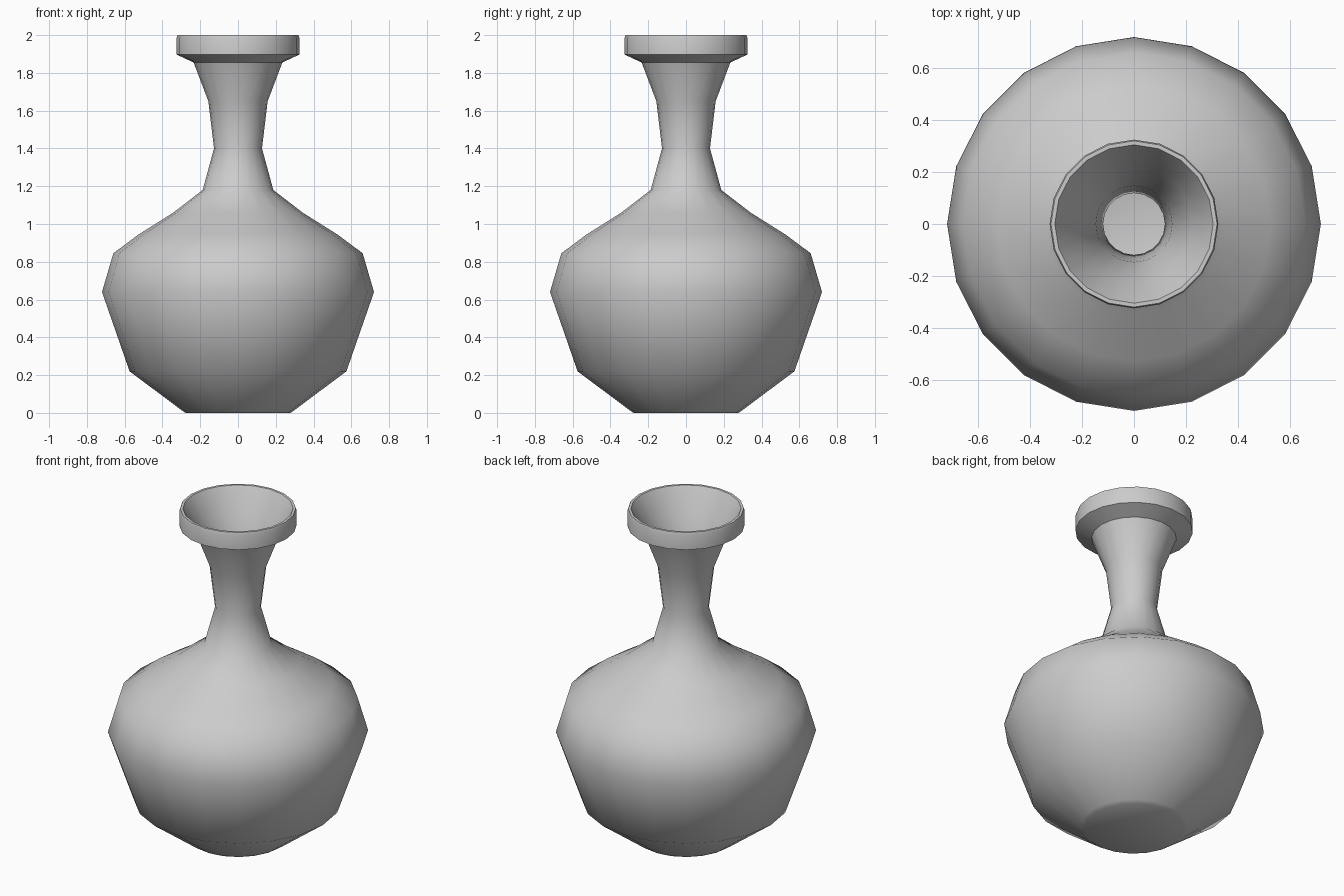
import bpy, bmesh, math

if "Cube" in bpy.data.objects:
    bpy.data.objects.remove(bpy.data.objects["Cube"])

SIDES = 20

# Outer profile from the foot up to the lip (radius, height)
outer = [(0, 0), (0.278, 0), (0.298, 0.014), (0.574, 0.22), (0.72, 0.64), (0.66, 0.845),
         (0.527, 0.944), (0.343, 1.06), (0.187, 1.18), (0.127, 1.40),
         (0.157, 1.65), (0.235, 1.855), (0.325, 1.897), (0.325, 1.985), (0.32, 2.0)]

# Inner profile from the lip down to the floor
inner = [(0.305, 2.0), (0.225, 1.86), (0.147, 1.65), (0.119, 1.40), (0.178, 1.172),
         (0.336, 1.048), (0.52, 0.932), (0.65, 0.836), (0.708, 0.64),
         (0.565, 0.228), (0.29, 0.024), (0, 0.024)]

# Revolve the profile around z
bm = bmesh.new()
verts = [bm.verts.new((r, 0, z)) for r, z in outer + inner]
edges = [bm.edges.new(pair) for pair in zip(verts, verts[1:])]
bmesh.ops.spin(bm, geom=verts + edges, cent=(0, 0, 0), axis=(0, 0, 1),
               angle=math.tau, steps=SIDES, use_merge=False)
bmesh.ops.remove_doubles(bm, verts=bm.verts, dist=0.0005)
bmesh.ops.recalc_face_normals(bm, faces=bm.faces)

mesh = bpy.data.meshes.new("vase")
bm.to_mesh(mesh)
bm.free()
vase = bpy.data.objects.new("vase", mesh)
bpy.context.collection.objects.link(vase)

# Smooth body with crisp lip and foot edges
bpy.context.view_layer.objects.active = vase
vase.select_set(True)
bpy.ops.object.shade_smooth_by_angle(angle=math.radians(42))
